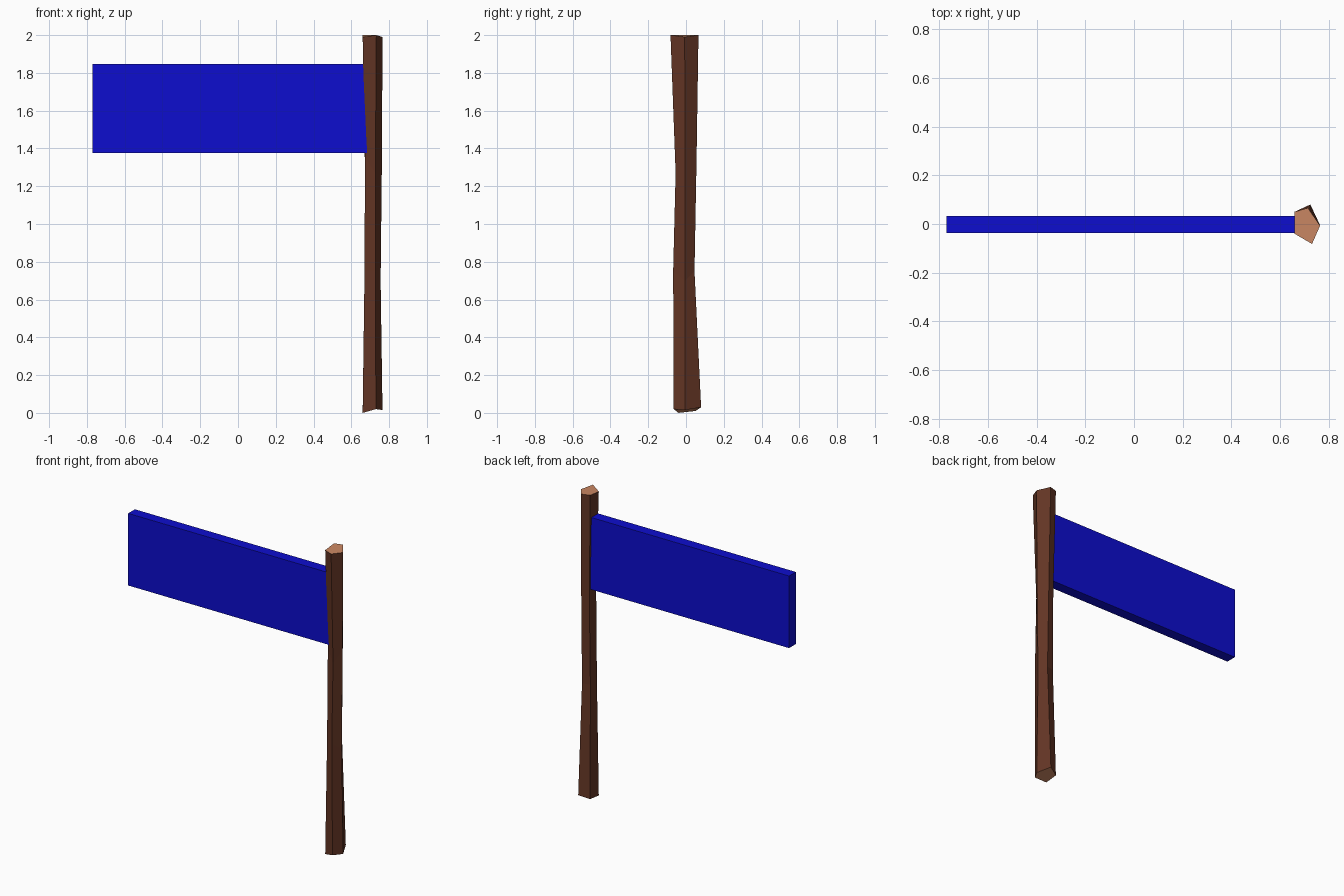
import bpy, bmesh

if "Cube" in bpy.data.objects:
    bpy.data.objects.remove(bpy.data.objects["Cube"])


def material(name, rgb):
    m = bpy.data.materials.new(name)
    m.diffuse_color = (*rgb, 1)
    m.use_nodes = True
    m.node_tree.nodes["Principled BSDF"].inputs["Base Color"].default_value = m.diffuse_color
    return m


bark = material("dark brown bark", (0.125, 0.036, 0.018))
cut_wood = material("light cut wood", (0.60, 0.245, 0.125))
blue = material("sign blue", (0.004, 0.004, 0.62))


def finish(name, bm, mats):
    bmesh.ops.recalc_face_normals(bm, faces=bm.faces[:])
    mesh = bpy.data.meshes.new(name)
    bm.to_mesh(mesh)
    bm.free()
    for m in mats:
        mesh.materials.append(m)
    ob = bpy.data.objects.new(name, mesh)
    bpy.context.collection.objects.link(ob)
    return ob


# Post: uneven hewn five-sided rings, order right, back, back left, front left, front
rings = [
    [(.765, -.005, .015), (.725, .08, .03), (.66, .05, .01), (.66, -.04, 0), (.73, -.065, .02)],
    [(.755, -.005, .70), (.722, .045, .75), (.67, .033, .75), (.67, -.035, .75), (.727, -.068, .75)],
    [(.762, -.005, 1.35), (.72, .056, 1.35), (.672, .04, 1.3), (.672, -.03, 1.35), (.727, -.055, 1.27)],
    [(.765, -.007, 1.99), (.715, .066, 2), (.66, .05, 2), (.66, -.04, 1.99), (.732, -.082, 2)],
]
bm = bmesh.new()
vs = [[bm.verts.new(p) for p in ring] for ring in rings]
for lo, hi in zip(vs, vs[1:]):
    for i in range(5):
        j = (i + 1) % 5
        bm.faces.new((lo[i], lo[j], hi[j], hi[i]))
# Sawn ends in the lighter wood
for ring in (vs[0], vs[-1]):
    bm.faces.new(ring).material_index = 1
finish("post", bm, [bark, cut_wood])

# Sign board, end buried in the post
bm = bmesh.new()
bmesh.ops.create_cube(bm, size=1)
x0, x1, y0, y1, z0, z1 = -.77, .69, -.037, .033, 1.375, 1.847
bmesh.ops.scale(bm, vec=(x1 - x0, y1 - y0, z1 - z0), verts=bm.verts)
bmesh.ops.translate(bm, vec=((x0 + x1) / 2, (y0 + y1) / 2, (z0 + z1) / 2), verts=bm.verts)
finish("sign_board", bm, [blue])
